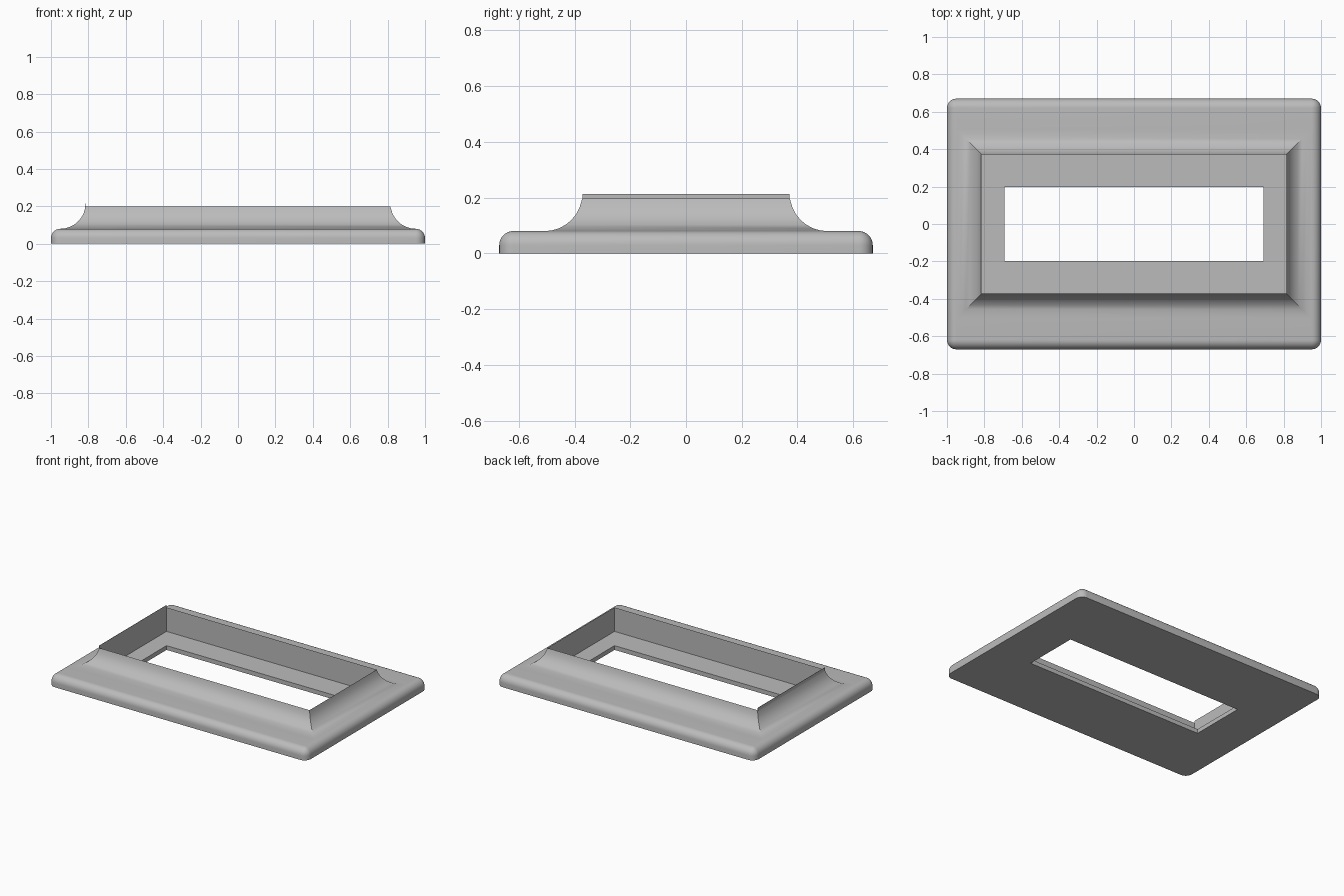
import bpy, bmesh, math

cube = bpy.data.objects.get("Cube")
if cube:
    bpy.data.objects.remove(cube, do_unlink=True)

grey = bpy.data.materials.new("plain_grey")
grey.use_nodes = True
colour = (0.5, 0.5, 0.5, 1)
grey.diffuse_color = colour
grey.node_tree.nodes["Principled BSDF"].inputs["Base Color"].default_value = colour

STEPS = 8
QUARTER = [math.pi / 2 * i / STEPS for i in range(STEPS + 1)]
INNER_X, INNER_Y = 0.815, 0.372
COVE, ROUND, BASE_TOP = 0.135, 0.05, 0.08
RIM_TOP = 0.198


def rounded_ring(bm, hx, hy, radius, z):
    """Rectangle loop with rounded corners (square when radius is zero)."""
    ring = []
    for corner, (sx, sy) in enumerate([(1, 1), (-1, 1), (-1, -1), (1, -1)]):
        for a in QUARTER:
            t = a + corner * math.pi / 2
            ring.append(bm.verts.new((sx * (hx - radius) + radius * math.cos(t),
                                      sy * (hy - radius) + radius * math.sin(t), z)))
    return ring


def finish(obj):
    obj.data.materials.append(grey)
    bpy.ops.object.select_all(action='DESELECT')
    obj.select_set(True)
    bpy.context.view_layer.objects.active = obj
    bpy.ops.object.shade_smooth_by_angle(angle=math.radians(30))


# Section, from the opening over the raised rim and down the outer edge
hole = (0.692, 0.197)
section = [(*hole, 0, 0), (*hole, 0, 0.03),
           (INNER_X, INNER_Y, 0, 0.03), (INNER_X, INNER_Y, 0, RIM_TOP)]
for a in QUARTER[1:]:
    d = COVE * (1 - math.cos(a))
    section.append((INNER_X + d, INNER_Y + d, 0, BASE_TOP + COVE * (1 - math.sin(a))))
for a in QUARTER:
    r = ROUND * math.sin(a)
    section.append((0.95 + r, 0.62 + r, r, BASE_TOP - ROUND * (1 - math.cos(a))))
section.append((1, 0.67, ROUND, 0))

# Frame body: join each ring to the next, the last closing the underside
bm = bmesh.new()
rings = [rounded_ring(bm, *s) for s in section]
for i, ring in enumerate(rings):
    other = rings[(i + 1) % len(rings)]
    for j in range(len(ring)):
        k = (j + 1) % len(ring)
        bm.faces.new((ring[j], ring[k], other[k], other[j]))
bmesh.ops.remove_doubles(bm, verts=bm.verts, dist=1e-5)
bmesh.ops.recalc_face_normals(bm, faces=bm.faces)
mesh = bpy.data.meshes.new("frame")
bm.to_mesh(mesh)
bm.free()
frame = bpy.data.objects.new("frame", mesh)
bpy.context.collection.objects.link(frame)
finish(frame)

# Thin raised lip on the right-hand rim
low, high = 0.18, 0.214
bpy.ops.mesh.primitive_cube_add(size=1, location=(-INNER_X - 0.001, 0, (low + high) / 2))
lip = bpy.context.object
lip.name = "right_rim_lip"
lip.scale = (0.002, 2 * INNER_Y, high - low)
finish(lip)
